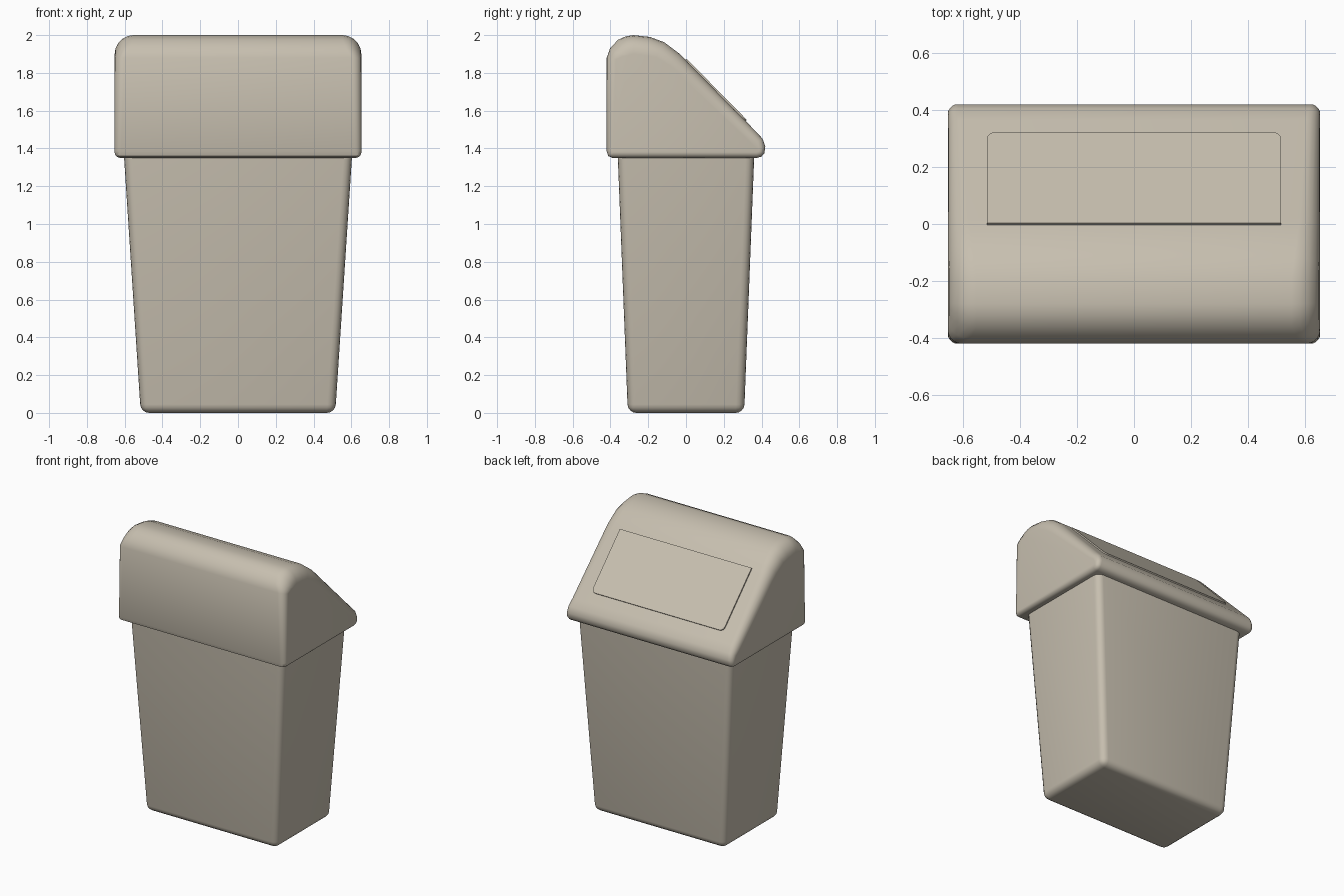
import bpy, bmesh, math
from mathutils import Vector

if "Cube" in bpy.data.objects:
    bpy.data.objects.remove(bpy.data.objects["Cube"], do_unlink=True)

beige = bpy.data.materials.new("warm_beige_plastic")
beige.use_nodes = True
beige.diffuse_color = (0.57, 0.52, 0.43, 1)
bsdf = beige.node_tree.nodes["Principled BSDF"]
bsdf.inputs["Base Color"].default_value = beige.diffuse_color
bsdf.inputs["Roughness"].default_value = 0.6


def finish(bm, name, angle):
    bmesh.ops.recalc_face_normals(bm, faces=bm.faces)
    mesh = bpy.data.meshes.new(name)
    bm.to_mesh(mesh)
    bm.free()
    mesh.materials.append(beige)
    obj = bpy.data.objects.new(name, mesh)
    bpy.context.collection.objects.link(obj)
    bpy.ops.object.select_all(action='DESELECT')
    obj.select_set(True)
    bpy.context.view_layer.objects.active = obj
    bpy.ops.object.shade_smooth_by_angle(angle=math.radians(angle))
    return obj


def bridge(bm, a, b):
    n = len(a)
    for i in range(n):
        bm.faces.new((a[i], a[(i + 1) % n], b[(i + 1) % n], b[i]))


# Tapered bin body with rounded edges
bm = bmesh.new()
bmesh.ops.create_cube(bm, size=2)
for v in bm.verts:
    top = v.co.z > 0
    v.co = (v.co.x * (0.605 if top else 0.515),
            v.co.y * (0.362 if top else 0.308), 1.38 if top else 0)
edges = [e for e in bm.edges if min(v.co.z for v in e.verts) < 1]
bmesh.ops.bevel(bm, geom=edges, offset=0.045, segments=4, profile=0.5, affect='EDGES')
finish(bm, "bin_body", 40)

# Lid: side profile (y, z, edge rounding) lofted across the width
profile = [
    (-0.39, 1.35, 0.03), (-0.412, 1.36, 0.03), (-0.42, 1.385, 0.035),
    (-0.42, 1.88, 0.05), (-0.402, 1.93, 0.08), (-0.36, 1.975, 0.1),
    (-0.32, 1.993, 0.1), (-0.28, 2.0, 0.1), (-0.19, 1.99, 0.1),
    (-0.115, 1.962, 0.09), (-0.03, 1.898, 0.08), (0.02, 1.845, 0.07),
    (0.365, 1.495, 0.05), (0.405, 1.452, 0.04), (0.42, 1.41, 0.035),
    (0.415, 1.375, 0.03), (0.4, 1.357, 0.03), (0.375, 1.35, 0.03),
]
points = [Vector(p[:2]) for p in profile]
normals = []
for i in range(len(points)):
    t = (points[(i + 1) % len(points)] - points[i]).normalized()
    t += (points[i] - points[i - 1]).normalized()
    normals.append(Vector((t.y, -t.x)).normalized())

bm = bmesh.new()
rings = []
steps = 5
for side in (-1, 1):
    end = []
    for k in range(steps + 1):
        a = math.pi / 2 * k / steps
        ring = []
        for (y, z, r), n in zip(profile, normals):
            inset = r * (1 - math.sin(a))
            # Normals point inward or outward depending on winding, so steer to the core
            core = Vector((-0.1, 1.6)) - Vector((y, z))
            d = n if n.dot(core) > 0 else -n
            x = side * (0.653 - r * (1 - math.cos(a)))
            ring.append(bm.verts.new((x, y + d.x * inset, z + d.y * inset)))
        end.append(ring)
    rings += end if side < 0 else end[::-1]
for a, b in zip(rings, rings[1:]):
    bridge(bm, a, b)
bm.faces.new(rings[0])
bm.faces.new(rings[-1])
finish(bm, "lid", 45)

# Swing flap lying on the slope, lower corners rounded
outline = [(-0.515, 0.0)]
for cx, start in ((-0.485, 180), (0.485, 90)):
    for k in range(5):
        a = math.radians(start - 90 * k / 4)
        outline.append((cx + 0.03 * math.cos(a), 0.425 + 0.03 * math.sin(a)))
outline.append((0.515, 0.0))
bm = bmesh.new()
down = Vector((0, 1, -1.015)).normalized()
out = Vector((0, 1.015, 1)).normalized()
origin = Vector((0, 0.003, 1.875))
upper, lower = [], []
for x, s in outline:
    p = origin + Vector((x, 0, 0)) + down * s
    upper.append(bm.verts.new(p))
    lower.append(bm.verts.new(p - out * 0.025))
bm.faces.new(upper)
bm.faces.new(lower)
bridge(bm, upper, lower)
finish(bm, "swing_flap", 30)
